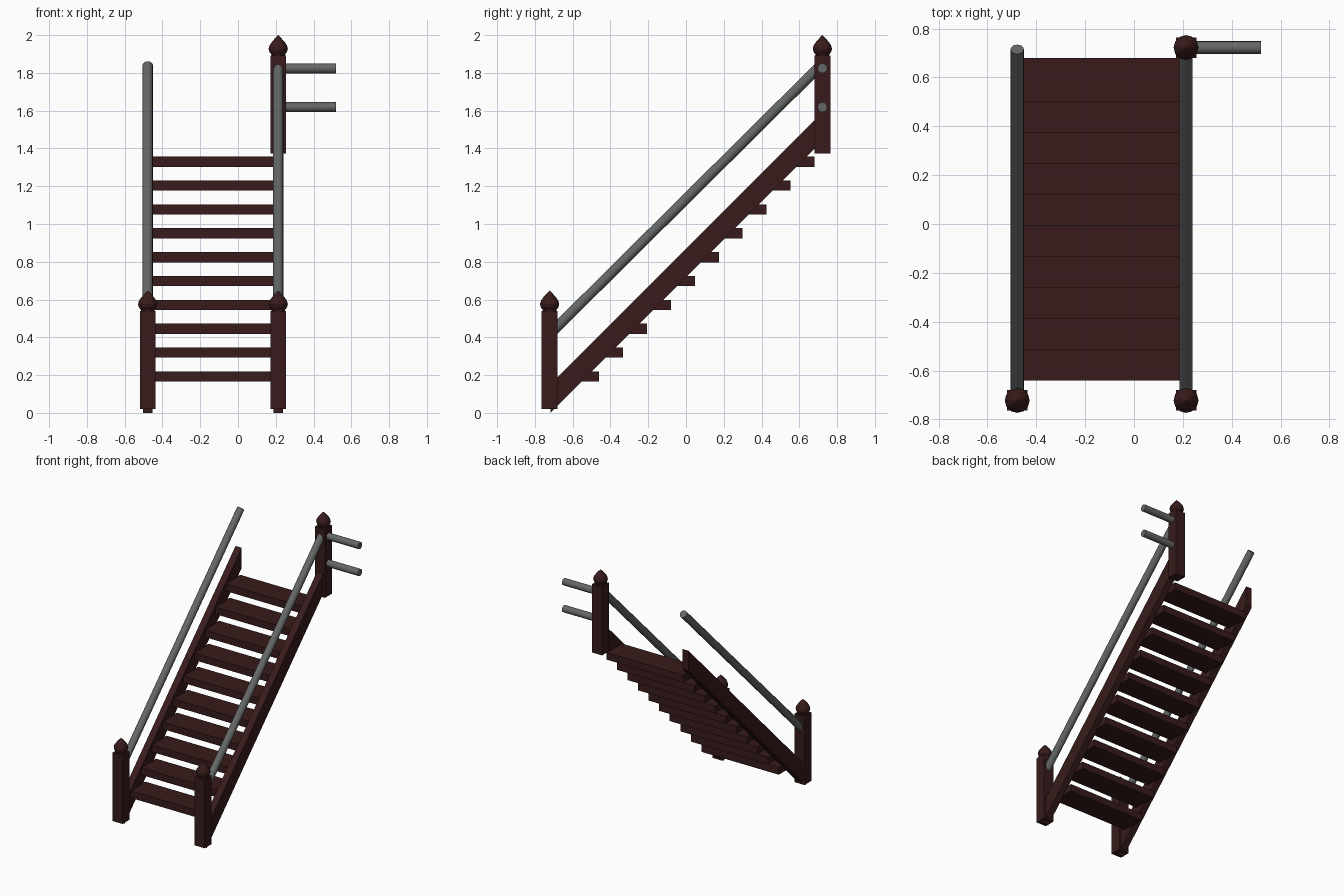
import bpy, bmesh, math
from mathutils import Vector

if "Cube" in bpy.data.objects:
    bpy.data.objects.remove(bpy.data.objects["Cube"])

XL, XR, YE = -0.478, 0.213, 0.722   # stringer lines and post row


def material(name, rgb):
    m = bpy.data.materials.new(name)
    m.diffuse_color = (*rgb, 1)
    m.use_nodes = True
    m.node_tree.nodes["Principled BSDF"].inputs["Base Color"].default_value = m.diffuse_color
    return m


WOOD = material("dark_wood", (0.04, 0.011, 0.011))
METAL = material("grey_metal", (0.13, 0.135, 0.135))


def make(name, bm, mat, smooth=False):
    bmesh.ops.recalc_face_normals(bm, faces=bm.faces)
    me = bpy.data.meshes.new(name)
    bm.to_mesh(me)
    bm.free()
    me.materials.append(mat)
    ob = bpy.data.objects.new(name, me)
    bpy.context.collection.objects.link(ob)
    if smooth:
        bpy.ops.object.select_all(action='DESELECT')
        ob.select_set(True)
        bpy.context.view_layer.objects.active = ob
        bpy.ops.object.shade_smooth_by_angle(angle=math.radians(40))
    return ob


def prism(name, x0, x1, profile, mat):
    """Extrude a (y, z) profile from x0 to x1."""
    bm = bmesh.new()
    face = bm.faces.new([bm.verts.new((x0, y, z)) for y, z in profile])
    ext = bmesh.ops.extrude_face_region(bm, geom=[face])
    verts = [g for g in ext["geom"] if isinstance(g, bmesh.types.BMVert)]
    bmesh.ops.translate(bm, verts=verts, vec=(x1 - x0, 0, 0))
    return make(name, bm, mat)


def box(name, x0, x1, y0, y1, z0, z1, mat):
    return prism(name, x0, x1, [(y0, z0), (y1, z0), (y1, z1), (y0, z1)], mat)


def tube(name, a, b, r):
    a, b = Vector(a), Vector(b)
    bm = bmesh.new()
    bmesh.ops.create_cone(bm, cap_ends=True, segments=16, radius1=r, radius2=r,
                          depth=(b - a).length)
    rot = (b - a).to_track_quat('Z', 'Y').to_matrix()
    bmesh.ops.rotate(bm, verts=bm.verts, matrix=rot)
    bmesh.ops.translate(bm, verts=bm.verts, vec=(a + b) / 2)
    return make(name, bm, METAL, True)


def finial(name, x, y, z, sides=12):
    """Onion-shaped cap turned from a short profile."""
    prof = [(0.034, -0.005), (0.037, 0.008), (0.047, 0.022), (0.051, 0.038),
            (0.046, 0.056), (0.032, 0.076), (0.016, 0.094), (0, 0.11)]
    bm = bmesh.new()
    vs = [bm.verts.new((x + r, y, z + h)) for r, h in prof]
    es = [bm.edges.new(p) for p in zip(vs, vs[1:])]
    bmesh.ops.spin(bm, geom=vs + es, cent=(x, y, 0), axis=(0, 0, 1),
                   angle=2 * math.pi, steps=sides)
    bmesh.ops.remove_doubles(bm, verts=bm.verts, dist=1e-4)
    return make(name, bm, WOOD)


# newel posts with finials
h = 0.042
for name, x, y, z in (("front_left", XL, -YE, 0.02), ("front_right", XR, -YE, 0.02),
                      ("back_right", XR, YE, 1.372)):
    box(name + "_post", x - h, x + h, y - h, y + h, z, z + 0.52, WOOD)
    finial(name + "_finial", x, y, z + 0.518)

# sloping stringers and handrails
for side, x in (("left", XL), ("right", XR)):
    prism(side + "_stringer", x - 0.026, x + 0.026,
          [(-0.717, 0), (0.69, 1.407), (0.69, 1.56), (-0.717, 0.153)], WOOD)
    tube(side + "_handrail", (x, -0.715, 0.423), (x, 0.715, 1.842), 0.027)

# treads
for i in range(10):
    y, z = -0.64 + 0.1267 * i, 0.166 + 0.1263 * i
    box(f"tread_{i + 1}", XL + 0.02, XR - 0.02, y, y + 0.18, z, z + 0.054, WOOD)

# landing rails
for name, z in (("upper", 1.824), ("lower", 1.619)):
    tube(name + "_landing_rail", (XR, YE, z), (0.52, YE, z), 0.026)
